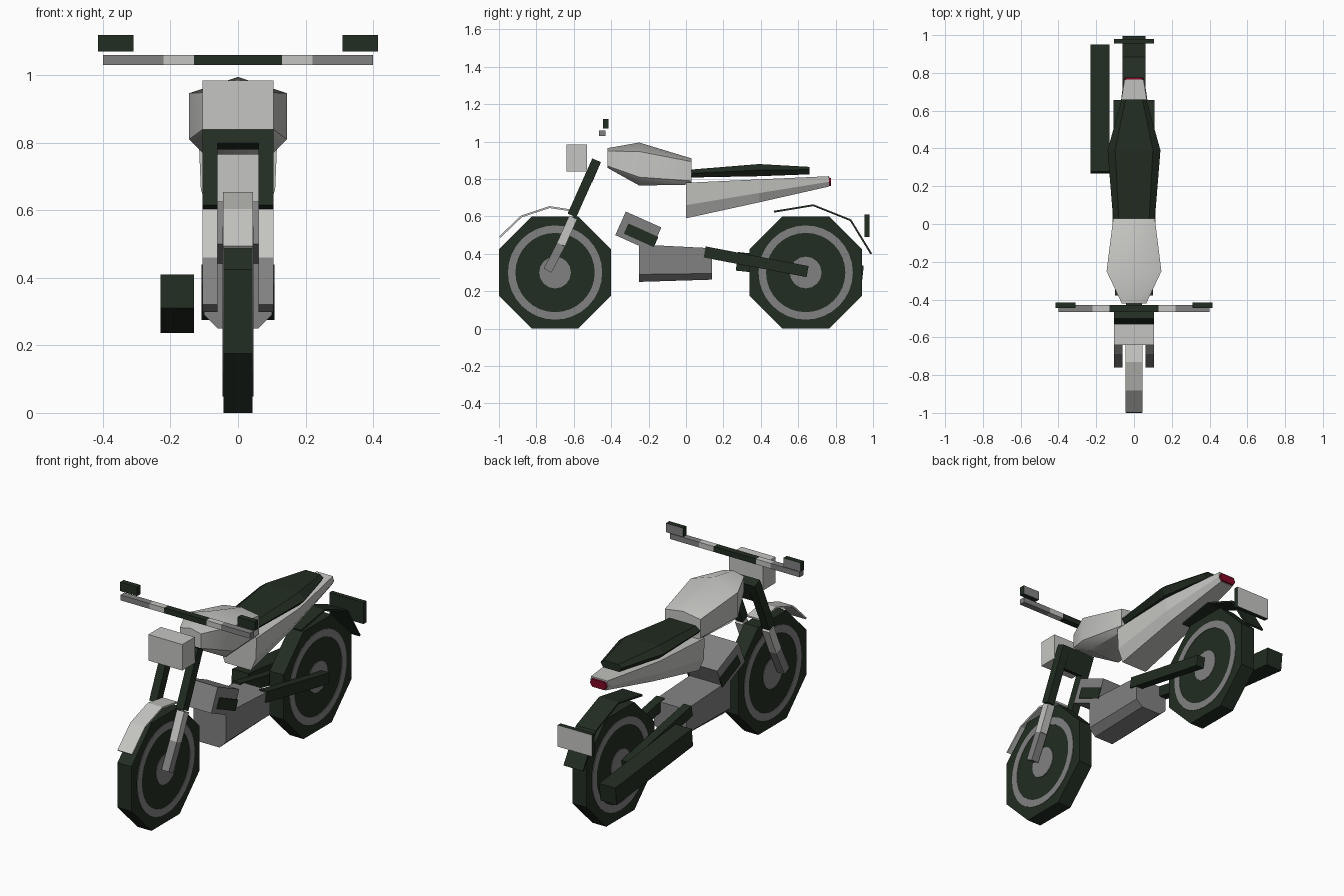
import bpy, bmesh, math
from mathutils import Vector

cube = bpy.data.objects.get("Cube")
if cube:
    bpy.data.objects.remove(cube)


def material(name, rgb):
    m = bpy.data.materials.new(name)
    m.use_nodes = True
    m.diffuse_color = (*rgb, 1)
    m.node_tree.nodes["Principled BSDF"].inputs["Base Color"].default_value = (*rgb, 1)
    return m


DARK = material("dark rubber", (0.016, 0.026, 0.016))
LIGHT = material("light paint", (0.56, 0.56, 0.54))
GREY = material("metal grey", (0.22, 0.22, 0.22))
RED = material("tail red", (0.22, 0.003, 0.02))


def finish(name, bm, mats, rule=None):
    bmesh.ops.recalc_face_normals(bm, faces=bm.faces)
    if rule:
        for f in bm.faces:
            f.material_index = rule(f)
    me = bpy.data.meshes.new(name)
    bm.to_mesh(me)
    bm.free()
    for m in mats:
        me.materials.append(m)
    ob = bpy.data.objects.new(name, me)
    bpy.context.collection.objects.link(ob)
    return ob


def skin(name, rings, mats, rule=None):
    """Join rings with equal point counts into a closed solid."""
    bm = bmesh.new()
    vs = [[bm.verts.new(p) for p in r] for r in rings]
    n = len(vs[0])
    for a, b in zip(vs, vs[1:]):
        for i in range(n):
            j = (i + 1) % n
            bm.faces.new((a[i], a[j], b[j], b[i]))
    bm.faces.new(vs[0])
    bm.faces.new(vs[-1])
    return finish(name, bm, mats, rule)


def prism(name, profile, x0, x1, mats, rule=None):
    """Side profile of (y, z) points stretched along x."""
    return skin(name, [[(x, y, z) for y, z in profile] for x in (x0, x1)], mats, rule)


def box(name, x0, x1, y0, y1, z0, z1, mats, rule=None):
    return prism(name, [(y0, z0), (y1, z0), (y1, z1), (y0, z1)], x0, x1, mats, rule)


def bar(name, a, b, width, x0, x1, mats):
    """Straight bar between two (y, z) points."""
    a, b = Vector(a), Vector(b)
    d = (b - a).normalized()
    s = Vector((-d.y, d.x)) * width / 2
    return prism(name, [a - s, b - s, b + s, a + s], x0, x1, mats)


def loft(name, stations, mats, rule=None):
    """Stations of (y, half section of (x, z) from top to bottom), mirrored in x."""
    rings = []
    for y, half in stations:
        other = [(-x, z) for x, z in reversed(half) if x > 0]
        rings.append([(x, y, z) for x, z in half + other])
    return skin(name, rings, mats, rule)


def strip(name, path, half, mat):
    """Thin bent sheet following a (y, z) path."""
    bm = bmesh.new()
    rows = [[bm.verts.new((x, y, z)) for x in (-half, half)] for y, z in path]
    for a, b in zip(rows, rows[1:]):
        bm.faces.new((a[0], a[1], b[1], b[0]))
    ob = finish(name, bm, [mat])
    mod = ob.modifiers.new("thickness", "SOLIDIFY")
    mod.thickness = 0.01
    mod.offset = 0
    return ob


def circle(y, z, r, n, turn=0):
    angles = [2 * math.pi * (i + turn) / n for i in range(n)]
    return [(y + r * math.cos(a), z + r * math.sin(a)) for a in angles]


# Wheels: octagonal tyre with thin rim rings and hub discs
def wheel(prefix, y):
    z, half = 0.3, 0.043
    prism(prefix + "_tyre", circle(y, z, 0.3 / math.cos(math.pi / 8), 8, 0.5),
          -half, half, [DARK])
    for side, s in (("left", 1), ("right", -1)):
        bm = bmesh.new()
        x = s * (half + 0.003)
        inner = [bm.verts.new((x, *p)) for p in circle(y, z, 0.212, 32)]
        outer = [bm.verts.new((x, *p)) for p in circle(y, z, 0.252, 32)]
        for i in range(32):
            j = (i + 1) % 32
            f = [inner[i], inner[j], outer[j], outer[i]]
            bm.faces.new(f if s < 0 else f[::-1])
        ring = finish(f"{prefix}_rim_{side}", bm, [GREY])
        ring.modifiers.new("thickness", "SOLIDIFY").thickness = 0.004
        prism(f"{prefix}_hub_{side}", circle(y, z, 0.085, 16), s * half, x, [GREY])


wheel("front", -0.7)
wheel("rear", 0.64)

# Mudguards
strip("front_mudguard", [(-0.995, 0.49), (-0.88, 0.6), (-0.73, 0.65), (-0.6, 0.63)], 0.045, LIGHT)
strip("rear_mudguard", [(0.47, 0.625), (0.68, 0.66), (0.88, 0.58), (0.99, 0.4)], 0.06, DARK)

# Paired forks, swingarm, mirrors
for side, s in (("left", 1), ("right", -1)):
    a, b = s * 0.06, s * 0.105
    bar("upper_fork_" + side, (-0.478, 0.9), (-0.61, 0.605), 0.05, a, b, [DARK])
    bar("fork_sleeve_" + side, (-0.603, 0.595), (-0.668, 0.45), 0.047, a, b, [LIGHT])
    bar("lower_fork_" + side, (-0.668, 0.45), (-0.74, 0.31), 0.047, a, b, [GREY])
    bar("swingarm_" + side, (0.1, 0.41), (0.65, 0.305), 0.06, s * 0.06, s * 0.108, [DARK])
    box("mirror_" + side, s * 0.31, s * 0.415, -0.445, -0.415, 1.07, 1.12, [DARK, GREY],
        lambda f: int(f.normal.y > 0.9))

# Steering stem and handlebar with coloured lengths
bar("steering_stem", (-0.478, 0.9), (-0.525, 0.79), 0.05, -0.06, 0.06, [DARK])
stops = [-0.4, -0.22, -0.13, 0.13, 0.22, 0.4]
skin("handlebar",
     [[(x, -0.465, 1.03), (x, -0.43, 1.03), (x, -0.43, 1.06), (x, -0.465, 1.06)] for x in stops],
     [DARK, LIGHT, GREY],
     lambda f: sum(abs(f.calc_center_median().x) > lim for lim in (0.13, 0.22)))

# Headlight
box("headlight", -0.105, 0.105, -0.64, -0.53, 0.84, 0.985, [LIGHT])

# Fuel tank
tank = loft("fuel_tank", [
    (-0.42, [(0, 0.965), (0.065, 0.95), (0.065, 0.87), (0.04, 0.86)]),
    (-0.25, [(0, 0.995), (0.145, 0.947), (0.145, 0.81), (0.1, 0.765)]),
    (0.03, [(0, 0.91), (0.11, 0.893), (0.11, 0.79), (0.09, 0.77)])], [LIGHT])

# Seat
loft("seat", [
    (0.02, [(0.08, 0.85), (0.11, 0.83), (0.09, 0.808)]),
    (0.39, [(0.1, 0.88), (0.14, 0.848), (0.11, 0.815)]),
    (0.66, [(0.045, 0.865), (0.065, 0.85), (0.05, 0.825)])], [DARK])

# Tail fairing and lamp
loft("tail_fairing", [
    (0.0, [(0.115, 0.78), (0.11, 0.66), (0.08, 0.59)]),
    (0.39, [(0.11, 0.798), (0.1, 0.725), (0.07, 0.675)]),
    (0.765, [(0.05, 0.815), (0.055, 0.785), (0.04, 0.76)])], [LIGHT])
loft("tail_lamp", [
    (0.745, [(0.046, 0.81), (0.058, 0.785), (0.042, 0.762)]),
    (0.775, [(0.04, 0.806), (0.05, 0.785), (0.036, 0.764)])], [RED])

# Number plate
box("rear_plate", -0.105, 0.105, 0.955, 0.98, 0.49, 0.61, [DARK, LIGHT],
    lambda f: int(f.normal.y > 0.9))

# Engine: chamfered crankcase and tilted cylinder with dark side panels
loft("crankcase", [
    (-0.25, [(0.1, 0.45), (0.1, 0.29), (0.06, 0.25)]),
    (0.14, [(0.1, 0.43), (0.1, 0.295), (0.06, 0.262)])], [GREY])
bar("cylinder", (-0.35, 0.563), (-0.16, 0.478), 0.138, -0.1, 0.1, [GREY])
for side, s in (("left", 1), ("right", -1)):
    bar("cylinder_panel_" + side, (-0.32, 0.535), (-0.16, 0.463), 0.06,
        s * 0.1, s * 0.105, [DARK])

# Exhaust silencer
bar("exhaust", (0.272, 0.36), (0.945, 0.287), 0.1, -0.23, -0.13, [DARK])

# Soft shading on the tank's shallow upper faces
bpy.ops.object.select_all(action="DESELECT")
tank.select_set(True)
bpy.context.view_layer.objects.active = tank
bpy.ops.object.shade_smooth_by_angle(angle=math.radians(35))
